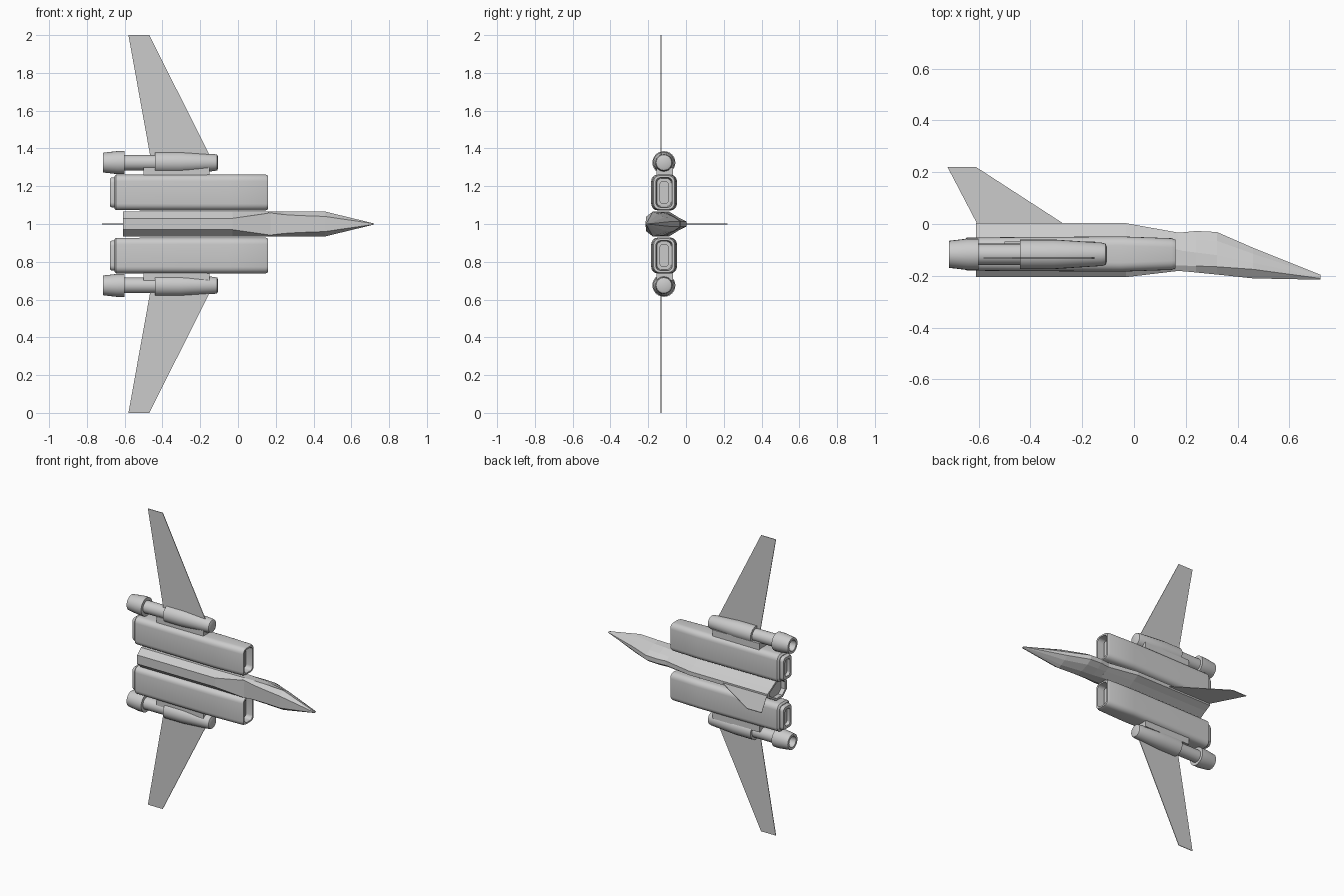
import bpy, bmesh, math

cube = bpy.data.objects.get("Cube")
if cube:
    bpy.data.objects.remove(cube, do_unlink=True)

GREY = bpy.data.materials.new("airframe grey")
GREY.use_nodes = True
GREY.diffuse_color = (0.6, 0.6, 0.6, 1)
GREY.node_tree.nodes["Principled BSDF"].inputs["Base Color"].default_value = (0.6, 0.6, 0.6, 1)


def loft(name, rings, smooth=None):
    """Skin a list of equal-length point rings and cap both ends."""
    bm = bmesh.new()
    loops = [[bm.verts.new(p) for p in ring] for ring in rings]
    n = len(loops[0])
    for a, b in zip(loops, loops[1:]):
        for i in range(n):
            j = (i + 1) % n
            bm.faces.new((a[i], a[j], b[j], b[i]))
    bm.faces.new(loops[0])
    bm.faces.new(loops[-1])
    bmesh.ops.recalc_face_normals(bm, faces=bm.faces)
    mesh = bpy.data.meshes.new(name)
    bm.to_mesh(mesh)
    bm.free()
    mesh.materials.append(GREY)
    obj = bpy.data.objects.new(name, mesh)
    bpy.context.collection.objects.link(obj)
    if smooth:
        bpy.ops.object.select_all(action='DESELECT')
        obj.select_set(True)
        bpy.context.view_layer.objects.active = obj
        bpy.ops.object.shade_smooth_by_angle(angle=math.radians(smooth))
    return obj


def hull_ring(x, half):
    """Mirrored cross-section from (y, half width) pairs, belly to spine."""
    return [(x, y, 1 + w) for y, w in half] + [(x, y, 1 - w) for y, w in reversed(half)]


def rounded_ring(x, y, z, hy, hz, r, steps=5):
    pts = []
    for k, (sy, sz) in enumerate(((1, 1), (-1, 1), (-1, -1), (1, -1))):
        for i in range(steps + 1):
            a = math.pi / 2 * (k + i / steps)
            pts.append((x, y + sy * (hy - r) + r * math.cos(a),
                        z + sz * (hz - r) + r * math.sin(a)))
    return pts


def circle_ring(x, y, z, r, n=24):
    return [(x, y + r * math.cos(2 * math.pi * i / n),
             z + r * math.sin(2 * math.pi * i / n)) for i in range(n)]


def box(name, x0, x1, y0, y1, z0, z1):
    return loft(name, [[(x, y0, z0), (x, y1, z0), (x, y1, z1), (x, y0, z1)] for x in (x0, x1)])


# Faceted centre body with a recessed tail
rear = [(-0.205, 0.03), (-0.165, 0.066), (-0.09, 0.066), (-0.04, 0.035), (0.003, 0.013)]
tail = [(-0.12 + (y + 0.12) * 0.8, w * 0.8) for y, w in rear]
neck = [(-0.18, 0.06), (-0.16, 0.065), (-0.10, 0.06), (-0.06, 0.035), (-0.035, 0.015)]
loft("fuselage", [hull_ring(-0.58, tail), hull_ring(-0.61, tail), hull_ring(-0.61, rear),
                  hull_ring(-0.03, rear), hull_ring(0.18, neck)])

# Drooping faceted nose with a raised cockpit
loft("nose", [
    hull_ring(0.16, neck),
    hull_ring(0.24, [(-0.187, 0.05), (-0.162, 0.066), (-0.11, 0.062), (-0.06, 0.038), (-0.027, 0.015)]),
    hull_ring(0.32, [(-0.195, 0.045), (-0.165, 0.066), (-0.12, 0.060), (-0.065, 0.038), (-0.031, 0.015)]),
    hull_ring(0.46, [(-0.210, 0.040), (-0.175, 0.066), (-0.15, 0.055), (-0.115, 0.035), (-0.092, 0.012)]),
    hull_ring(0.72, [(-0.215, 0.002), (-0.210, 0.003), (-0.205, 0.003), (-0.200, 0.002), (-0.196, 0.001)])])

# Tail fin, a thin plate
fin = [(-0.72, 0.22), (-0.61, 0.22), (-0.27, 0.0), (-0.27, -0.02), (-0.60, -0.02), (-0.605, 0.0)]
loft("tail_fin", [[(x, y, z) for x, y in fin] for z in (0.998, 1.002)])

for side, s in (("left", 1), ("right", -1)):
    # Rounded engine housing with an intake slot in front
    ez, ey = 1 + s * 0.167, -0.116
    loft(side + "_engine_housing", [rounded_ring(x, ey, ez, hy, hz, r) for x, hy, hz, r in (
        (-0.655, 0.054, 0.084, 0.030), (-0.645, 0.064, 0.094, 0.035),
        (-0.05, 0.068, 0.095, 0.035), (0.145, 0.061, 0.095, 0.035),
        (0.16, 0.055, 0.089, 0.030), (0.16, 0.043, 0.079, 0.025),
        (0.06, 0.038, 0.074, 0.025))], 35)
    loft(side + "_intake_core", [rounded_ring(x, ey, ez, 0.024, 0.06, 0.018)
                                 for x in (0.05, 0.125)], 35)
    # Flat exhaust with a recess
    loft(side + "_exhaust", [rounded_ring(x, ey, ez, hy, hz, r) for x, hy, hz, r in (
        (-0.64, 0.05, 0.08, 0.028), (-0.668, 0.05, 0.08, 0.028), (-0.678, 0.044, 0.074, 0.024),
        (-0.678, 0.026, 0.056, 0.018), (-0.64, 0.024, 0.054, 0.018))], 35)

    # Round pod: hollow nozzle, narrow shaft and tapered body
    pz, py = 1 + s * 0.325, -0.117
    loft(side + "_pod", [circle_ring(x, py, pz, r) for x, r in (
        (-0.66, 0.030), (-0.715, 0.036), (-0.715, 0.052), (-0.64, 0.061), (-0.60, 0.061),
        (-0.60, 0.041), (-0.44, 0.041), (-0.44, 0.057), (-0.31, 0.057),
        (-0.125, 0.045), (-0.110, 0.041), (-0.105, 0.030))], 30)

    # Pylon joining pod and housing
    box(side + "_pylon", -0.50, -0.15, -0.155, -0.068, 1 + s * 0.25, 1 + s * 0.30)

    # Thin swept wing
    wing = [(-0.14, 0.345), (-0.47, 1.0), (-0.58, 1.0), (-0.462, 0.345)]
    loft(side + "_wing", [[(x, y, 1 + s * z) for x, z in wing] for y in (-0.134, -0.130)])
